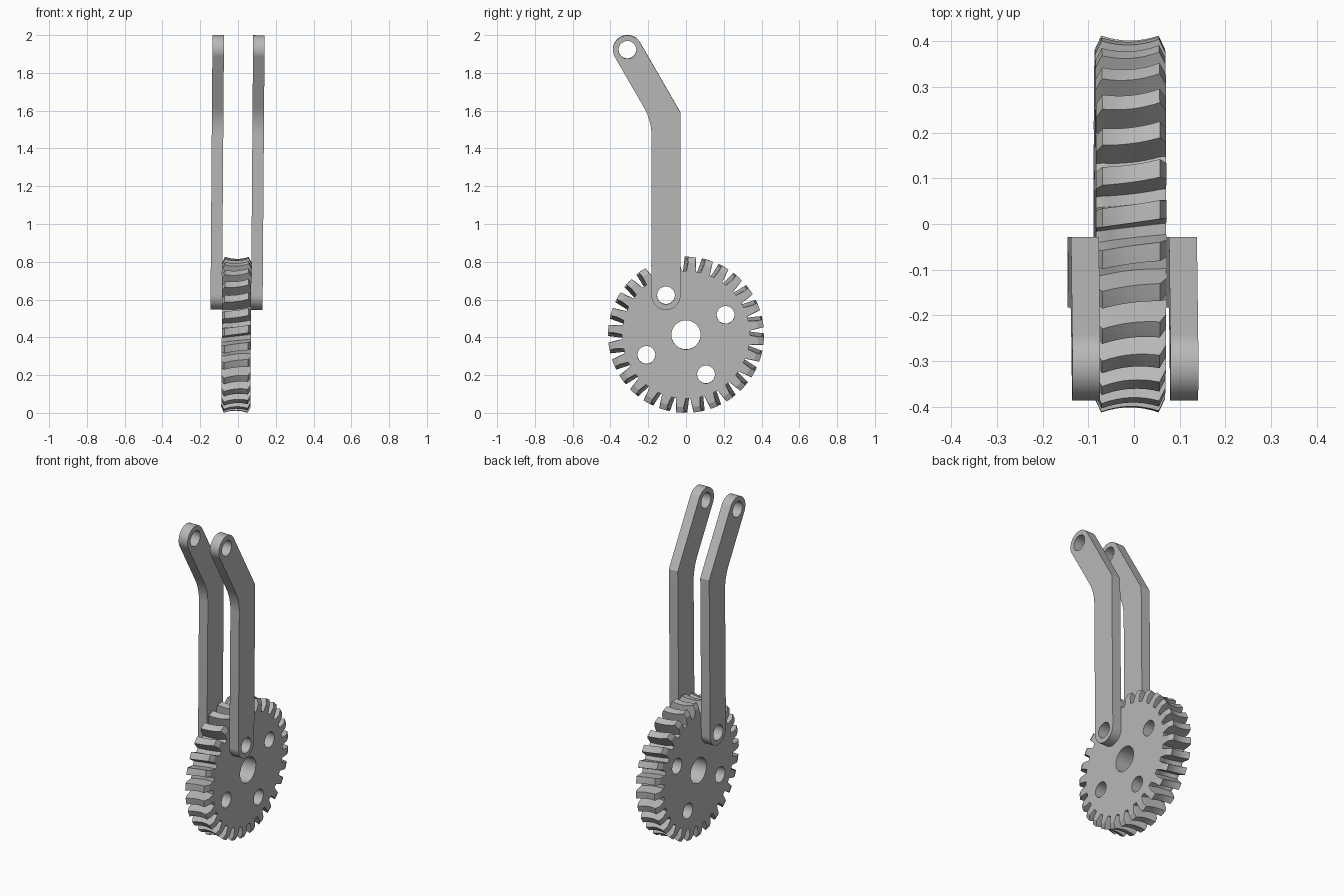
import bpy, bmesh, math
from math import sin, cos, pi
from mathutils import Vector, Matrix

if "Cube" in bpy.data.objects:
    bpy.data.objects.remove(bpy.data.objects["Cube"])

HUB_Z = 0.4135
HALF = 0.077          # half width of the gear
ARM_T = 0.061         # arm thickness
TEETH = 28
HELIX = 0.35          # tooth twist in radians per unit of width
PIN = Vector((-0.106, 0.623))
TIP = Vector((-0.31, 1.923))
ARM_R, PIN_R, BORE_R = 0.077, 0.047, 0.077

steel = bpy.data.materials.new("grey_steel")
steel.use_nodes = True
grey = (0.48, 0.48, 0.48, 1)
steel.diffuse_color = grey
steel.node_tree.nodes["Principled BSDF"].inputs["Base Color"].default_value = grey


def make_object(name, bm):
    bmesh.ops.recalc_face_normals(bm, faces=bm.faces)
    mesh = bpy.data.meshes.new(name)
    bm.to_mesh(mesh)
    bm.free()
    mesh.materials.append(steel)
    obj = bpy.data.objects.new(name, mesh)
    bpy.context.collection.objects.link(obj)
    return obj


def loft(name, rings):
    """Skin a list of closed rings and cap both ends."""
    bm = bmesh.new()
    loops = [[bm.verts.new(p) for p in ring] for ring in rings]
    n = len(loops[0])
    for a, b in zip(loops, loops[1:]):
        for i in range(n):
            j = (i + 1) % n
            bm.faces.new((a[i], a[j], b[j], b[i]))
    bm.faces.new(loops[0][::-1])
    bm.faces.new(loops[-1])
    return make_object(name, bm)


def drill(obj, holes):
    """Cut round holes (y, z, radius) along x, then smooth the curved faces."""
    bm = bmesh.new()
    for y, z, r in holes:
        place = Matrix.Translation((0, y, z)) @ Matrix.Rotation(pi / 2, 4, 'Y')
        bmesh.ops.create_cone(bm, cap_ends=True, segments=48, radius1=r,
                              radius2=r, depth=1, matrix=place)
    cutter = make_object("hole_cutter", bm)
    cutter.hide_render = True
    mod = obj.modifiers.new("holes", 'BOOLEAN')
    mod.operation = 'DIFFERENCE'
    mod.solver = 'EXACT'
    mod.object = cutter
    bpy.ops.object.select_all(action='DESELECT')
    bpy.context.view_layer.objects.active = obj
    obj.select_set(True)
    bpy.ops.object.modifier_apply(modifier=mod.name)
    bpy.data.objects.remove(cutter)
    bpy.ops.object.shade_smooth_by_angle(angle=math.radians(25))
    # the whole assembly leans very slightly sideways
    obj.location.x = -0.012
    obj.rotation_euler.y = 0.0075


def arc(centre, r, start, end, steps):
    return [centre + r * Vector((cos(a), sin(a))) for a in
            (start + (end - start) * i / steps for i in range(steps + 1))]


# Gear wheel: throated crown, chamfered tooth ends, twisted teeth
def gear_ring(x):
    throat = (min(abs(x), 0.063) / 0.063) ** 2
    crown = 0.402 + 0.011 * throat
    if abs(x) > 0.07:
        crown = 0.383
    root = 0.325 + 0.013 * throat
    ring = []
    for k in range(TEETH):
        mid = 0.055 + HELIX * x + k * 2 * pi / TEETH
        for offset, r in ((-0.076, root), (-0.05, crown), (0, crown),
                          (0.05, crown), (0.076, root)):
            a = mid + offset
            ring.append((x, r * sin(a), HUB_Z + r * cos(a)))
    return ring


inner = [0.063 * i / 4 for i in range(-4, 5)]
gear = loft("gear_wheel", [gear_ring(x) for x in [-HALF] + inner + [HALF]])
pin = PIN - Vector((0, HUB_Z))
holes = [(0, HUB_Z, BORE_R)]
for _ in range(4):
    holes.append((pin.x, HUB_Z + pin.y, PIN_R))
    pin = Vector((pin.y, -pin.x))
drill(gear, holes)

# Arm outline: straight lower bar, upper part bent 30 degrees to the front
bend = pi / 6
side = Vector((cos(bend), sin(bend)))
along = Vector((sin(bend), -cos(bend)))


def elbow(sign):
    """Point where the straight and bent edges meet."""
    start = TIP + sign * ARM_R * side
    return start + along * ((PIN.x + sign * ARM_R - start.x) / along.x)


fillet = 0.29
tangent = elbow(-1) + Vector((0, -fillet * math.tan(bend / 2)))
outline = arc(PIN, ARM_R, -pi, 0, 24)
outline.append(elbow(1))
outline += arc(TIP, ARM_R, bend, bend + pi, 24)
outline += arc(tangent - Vector((fillet, 0)), fillet, bend, 0, 8)

for name, x in (("left_arm", HALF), ("right_arm", -HALF - ARM_T)):
    arm = loft(name, [[(x + d, p.x, p.y) for p in outline] for d in (0, ARM_T)])
    drill(arm, [(PIN.x, PIN.y, PIN_R), (TIP.x, TIP.y, PIN_R)])
